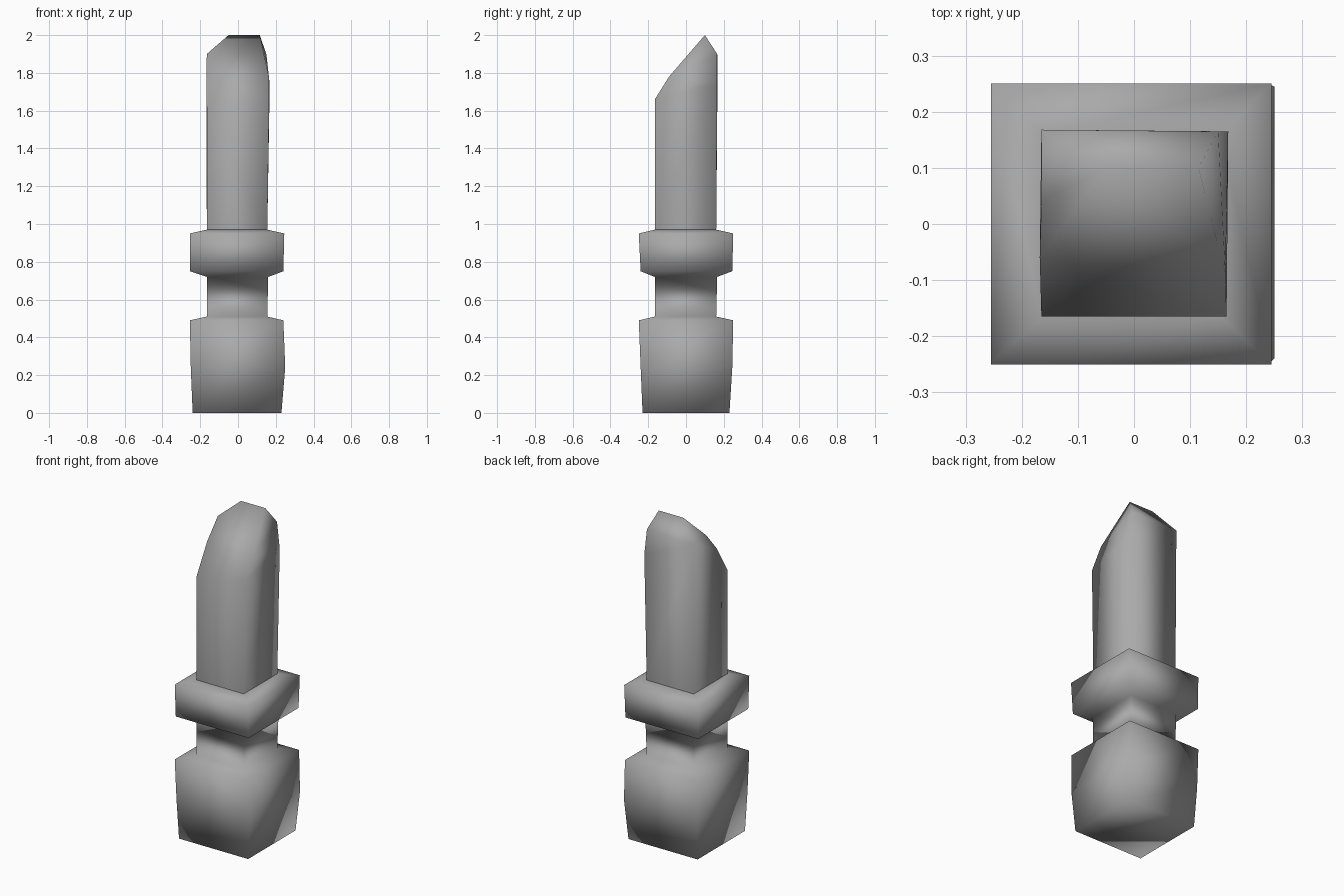
import bpy
import bmesh

cube = bpy.data.objects.get("Cube")
if cube:
    bpy.data.objects.remove(cube, do_unlink=True)

grey = bpy.data.materials.new("mid_grey")
grey.use_nodes = True
colour = (0.4, 0.4, 0.4, 1)
grey.diffuse_color = colour
grey.node_tree.nodes["Principled BSDF"].inputs["Base Color"].default_value = colour


def finish(bm, name):
    """Turn the bmesh into a fully smooth shaded object."""
    bmesh.ops.recalc_face_normals(bm, faces=bm.faces)
    for face in bm.faces:
        face.smooth = True
    mesh = bpy.data.meshes.new(name)
    bm.to_mesh(mesh)
    bm.free()
    mesh.materials.append(grey)
    obj = bpy.data.objects.new(name, mesh)
    bpy.context.collection.objects.link(obj)
    return obj


def square_loft(name, rings):
    """Skin a stack of rectangles: height, x range, y range."""
    bm = bmesh.new()
    loops = []
    for z, x0, x1, y0, y1 in rings:
        corners = ((x0, y0), (x1, y0), (x1, y1), (x0, y1))
        loops.append([bm.verts.new((x, y, z)) for x, y in corners])
    for low, high in zip(loops, loops[1:]):
        for i in range(4):
            j = (i + 1) % 4
            bm.faces.new((low[i], low[j], high[j], high[i]))
    bm.faces.new(loops[0])
    bm.faces.new(loops[-1])
    return finish(bm, name)


# Block base, narrow neck and square collar in one skin
square_loft("base_neck_and_collar", [
    (0.00, -0.24, 0.23, -0.23, 0.23),
    (0.24, -0.25, 0.25, -0.24, 0.245),
    (0.49, -0.255, 0.24, -0.25, 0.25),
    (0.51, -0.165, 0.155, -0.165, 0.16),
    (0.72, -0.165, 0.16, -0.165, 0.165),
    (0.75, -0.255, 0.24, -0.24, 0.245),
    (0.95, -0.255, 0.245, -0.25, 0.25),
    (0.97, -0.165, 0.155, -0.165, 0.16),
])

# Tall post with a slanted, chisel-like tip
bm = bmesh.new()
post_points = [
    (-0.165, -0.165, 0.96), (0.155, -0.165, 0.96),
    (0.155, 0.16, 0.96), (-0.165, 0.16, 0.96),
    (-0.165, -0.165, 1.61), (0.165, -0.165, 1.66),
    (-0.168, -0.06, 1.78), (0.163, -0.09, 1.78),
    (-0.165, 0.04, 1.9), (-0.165, 0.168, 1.89),
    (0.168, 0.165, 1.74), (0.15, 0.165, 1.9),
    (-0.05, 0.1, 2.0), (0.115, 0.1, 2.0),
]
for point in post_points:
    bm.verts.new(point)
bmesh.ops.convex_hull(bm, input=bm.verts)
buried = [f for f in bm.faces if all(v.co.z < 1 for v in f.verts)]
bmesh.ops.delete(bm, geom=buried, context="FACES")
finish(bm, "slanted_post")
